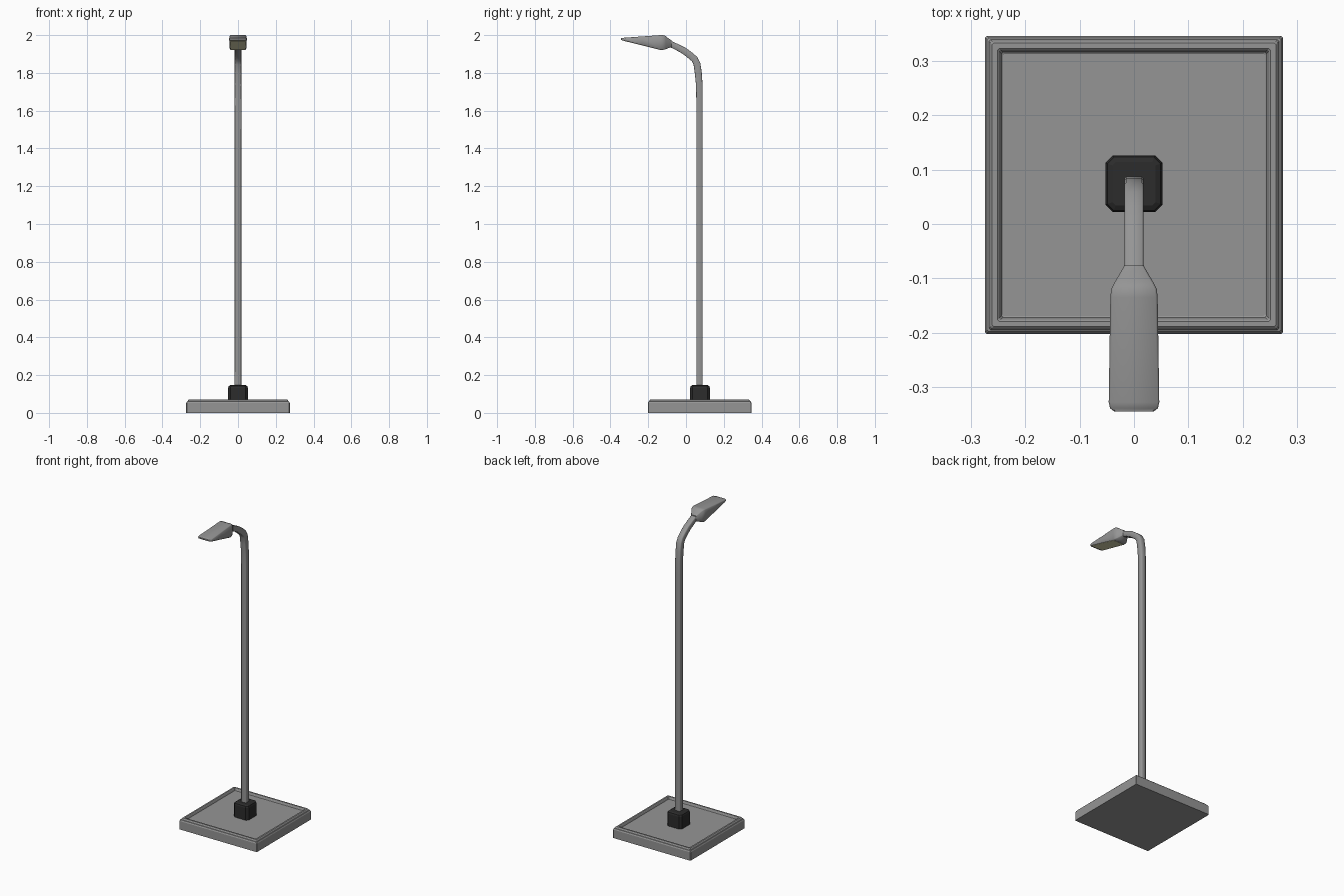
import bpy, bmesh, math
from mathutils import Vector

if "Cube" in bpy.data.objects:
    bpy.data.objects.remove(bpy.data.objects["Cube"])


def loft(name, rings, smooth=None):
    """Skin closed rings of equal point count and cap both ends."""
    bm = bmesh.new()
    loops = [[bm.verts.new(p) for p in ring] for ring in rings]
    n = len(loops[0])
    for a, b in zip(loops, loops[1:]):
        for i in range(n):
            bm.faces.new((a[i], a[(i + 1) % n], b[(i + 1) % n], b[i]))
    bm.faces.new(loops[0][::-1])
    bm.faces.new(loops[-1])
    bmesh.ops.recalc_face_normals(bm, faces=bm.faces)
    mesh = bpy.data.meshes.new(name)
    bm.to_mesh(mesh)
    bm.free()
    obj = bpy.data.objects.new(name, mesh)
    bpy.context.collection.objects.link(obj)
    if smooth:
        bpy.ops.object.select_all(action='DESELECT')
        obj.select_set(True)
        bpy.context.view_layer.objects.active = obj
        bpy.ops.object.shade_smooth_by_angle(angle=math.radians(smooth))
    return obj


def octagon(hx, hy, c):
    """Rectangle with chamfered corners."""
    return [(hx, -hy + c), (hx, hy - c), (hx - c, hy), (-hx + c, hy),
            (-hx, hy - c), (-hx, -hy + c), (-hx + c, -hy), (hx - c, -hy)]


def material(name, color):
    mat = bpy.data.materials.new(name)
    mat.diffuse_color = color
    mat.use_nodes = True
    mat.node_tree.nodes["Principled BSDF"].inputs["Base Color"].default_value = mat.diffuse_color
    return mat


metal = material("dark_grey_metal", (0.30, 0.30, 0.30, 1))
plastic = material("black_plastic", (0.025, 0.025, 0.025, 1))
glow = material("warm_light", (0.80, 0.78, 0.50, 1))
CY = 0.072

# Square base with stepped rim and sunken top panel: (half width, z)
base_profile = [(0.274, 0), (0.274, 0.053), (0.270, 0.061), (0.267, 0.062),
                (0.264, 0.068), (0.261, 0.071), (0.251, 0.071),
                (0.248, 0.068), (0.244, 0.057), (0.241, 0.055)]
base = loft("base", [[(x, CY + y, z) for x, y in octagon(h, h, 0.003)]
                     for h, z in base_profile])
base.data.materials.append(metal)

# Black chamfered collar: (half width, chamfer, z)
collar = loft("pole_collar", [[(x, CY + 0.002 + y, z) for x, y in octagon(h, h, c)]
                              for h, c, z in ((0.052, 0.013, 0.05), (0.052, 0.013, 0.133),
                                              (0.049, 0.012, 0.142), (0.040, 0.006, 0.147))])
collar.data.materials.append(plastic)

# Pole with a curved neck, swept along (y, z, half thickness)
path = [(0.071, 0.06, 0.0165), (0.071, 1.66, 0.0165), (0.070, 1.74, 0.0175),
        (0.065, 1.80, 0.0185), (0.058, 1.848, 0.0185), (0.045, 1.873, 0.018),
        (0.022, 1.893, 0.018), (-0.010, 1.917, 0.0175), (-0.050, 1.938, 0.0165),
        (-0.085, 1.954, 0.016)]
rings = []
for i, (y, z, t) in enumerate(path):
    a, b = path[max(i - 1, 0)], path[min(i + 1, len(path) - 1)]
    d = Vector((0, b[0] - a[0], b[1] - a[1])).normalized()
    if i == 1:
        d = Vector((0, 0, 1))
    normal = Vector((0, d.z, -d.y))
    rings.append([Vector((x, y, z)) + normal * v for x, v in octagon(0.0175, t, 0.003)])
loft("pole", rings, 50).data.materials.append(metal)

# Lamp head: (y, z low, z high, half width, chamfer)
head = [(-0.076, 1.937, 1.972, 0.0175, 0.003), (-0.096, 1.930, 1.985, 0.029, 0.004),
        (-0.108, 1.925, 1.995, 0.036, 0.004), (-0.120, 1.922, 2.000, 0.042, 0.004),
        (-0.135, 1.922, 2.000, 0.0435, 0.004), (-0.230, 1.946, 1.993, 0.045, 0.004),
        (-0.328, 1.970, 1.986, 0.0465, 0.003), (-0.339, 1.973, 1.985, 0.044, 0.003),
        (-0.345, 1.975, 1.984, 0.036, 0.003)]
lamp = loft("lamp_head", [[(x, y, (lo + hi) / 2 + v) for x, v in octagon(w, (hi - lo) / 2, c)]
                          for y, lo, hi, w, c in head], 50)
lamp.data.materials.append(metal)

# Pale light panel under the head
panel = [(-0.137, 1.9225, 0.039), (-0.230, 1.946, 0.041), (-0.330, 1.9705, 0.042)]
light = loft("light_panel", [[(-w, y, z - 0.001), (w, y, z - 0.001),
                              (w, y, z + 0.003), (-w, y, z + 0.003)] for y, z, w in panel])
light.data.materials.append(glow)
